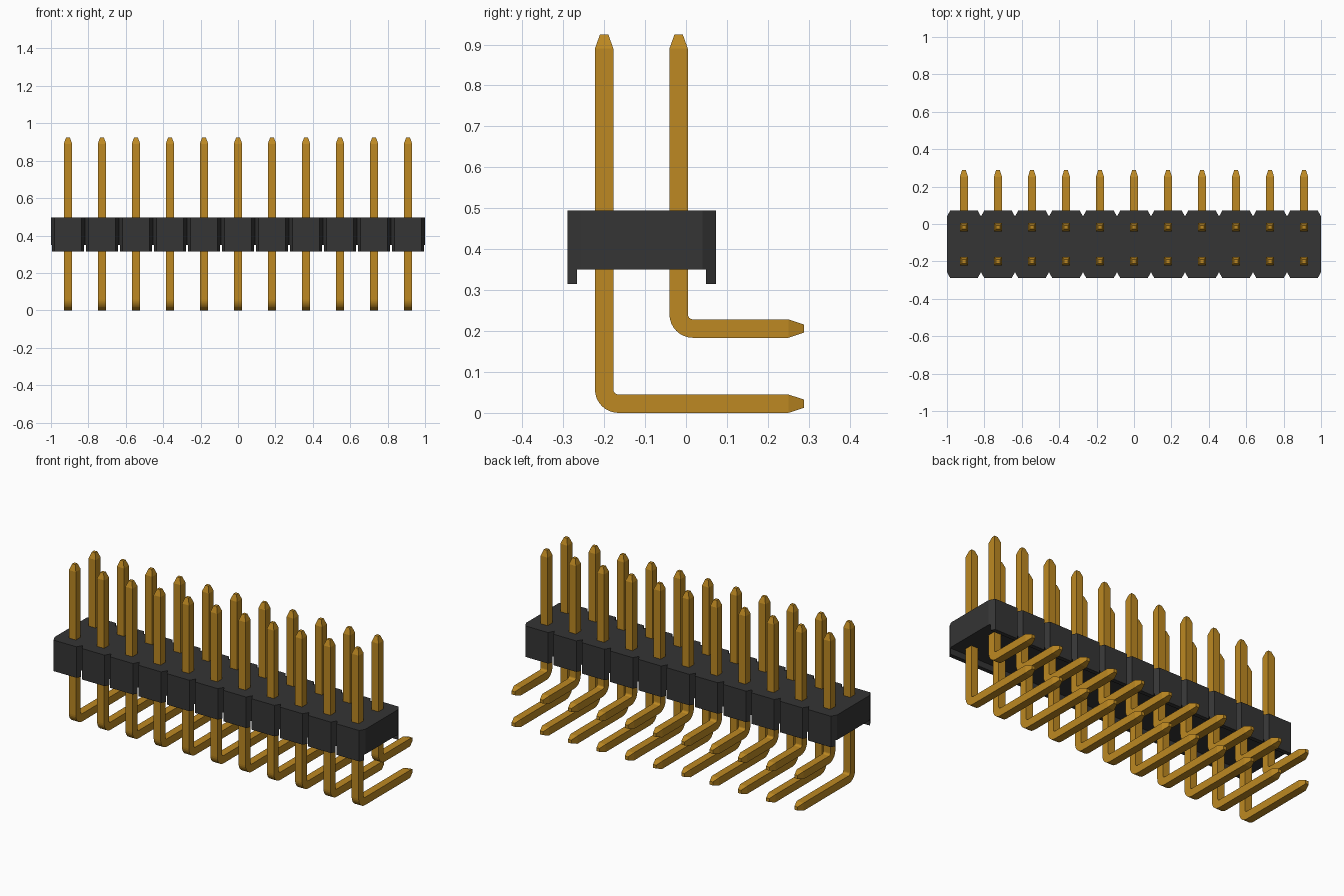
import bpy, bmesh, math
from mathutils import Vector

cube = bpy.data.objects.get("Cube")
if cube:
    bpy.data.objects.remove(cube, do_unlink=True)

COLUMNS, PITCH = 11, 2 / 11
FRONT, BACK = -0.29, 0.073           # body depth limits
TOP, UNDERSIDE, FOOT = 0.495, 0.35, 0.315
NOTCH_X, NOTCH_Y = 0.018, 0.033      # chamfer between segments
HALF = 0.0225                        # half pin thickness


def material(name, color, roughness, metallic=0.0):
    mat = bpy.data.materials.new(name)
    mat.use_nodes = True
    mat.diffuse_color = (*color, 1)
    bsdf = mat.node_tree.nodes["Principled BSDF"]
    bsdf.inputs["Base Color"].default_value = (*color, 1)
    bsdf.inputs["Roughness"].default_value = roughness
    bsdf.inputs["Metallic"].default_value = metallic
    return mat


gold = material("gold", (0.51, 0.25, 0.016), 0.5)
black = material("black plastic", (0.035, 0.035, 0.035), 0.6)


def finish(bm, name, mat):
    bmesh.ops.recalc_face_normals(bm, faces=bm.faces)
    mesh = bpy.data.meshes.new(name)
    bm.to_mesh(mesh)
    bm.free()
    mesh.materials.append(mat)
    obj = bpy.data.objects.new(name, mesh)
    bpy.context.collection.objects.link(obj)
    return obj


def prism(bm, outline, low, high):
    """Extrude an xy outline between two heights."""
    face = bm.faces.new([bm.verts.new((x, y, low)) for x, y in outline])
    up = bmesh.ops.extrude_face_region(bm, geom=[face])["geom"]
    moved = [v for v in up if isinstance(v, bmesh.types.BMVert)]
    bmesh.ops.translate(bm, verts=moved, vec=(0, 0, high - low))


def column_x(i):
    return (i - (COLUMNS - 1) / 2) * PITCH


# Housing: one notched outline along both long sides
def notched_edge(edge, inward):
    points = []
    for i in range(COLUMNS):
        left, right = column_x(i) - PITCH / 2, column_x(i) + PITCH / 2
        points += [(left, edge + inward * NOTCH_Y), (left + NOTCH_X, edge),
                   (right - NOTCH_X, edge)]
    return points + [(1, edge + inward * NOTCH_Y)]


bm = bmesh.new()
prism(bm, notched_edge(FRONT, 1) + notched_edge(BACK, -1)[::-1], UNDERSIDE, TOP)
finish(bm, "housing", black)

# Standoff feet under the front and back of every segment
FOOT_DEPTH = 0.024
inner = PITCH / 2 - NOTCH_X * (1 - FOOT_DEPTH / NOTCH_Y)
outer = PITCH / 2 - NOTCH_X
for name, edge, inward in (("front_feet", FRONT, 1), ("back_feet", BACK, -1)):
    bm = bmesh.new()
    y = edge + inward * FOOT_DEPTH
    for i in range(COLUMNS):
        x = column_x(i)
        prism(bm, [(x - outer, edge), (x + outer, edge),
                   (x + inner, y), (x - inner, y)], FOOT, UNDERSIDE)
    finish(bm, name, black)


# Bent square pins: sweep a square along a right-angle path
def bent_pin_mesh(name, y, tail_z):
    radius, steps = 0.035, 8
    up, back = Vector((0, 0, 1)), Vector((0, 1, 0))
    centre = Vector((0, y + radius, tail_z + radius))
    path = [(Vector((0, y, 0.925)), back, 0.01), (Vector((0, y, 0.89)), back, HALF)]
    for k in range(steps + 1):
        a = k / steps * math.pi / 2
        side = back * math.cos(a) + up * math.sin(a)
        path.append((centre - side * radius, side, HALF))
    path += [(Vector((0, 0.25, tail_z)), up, HALF), (Vector((0, 0.288, tail_z)), up, 0.01)]
    bm = bmesh.new()
    rings = []
    for point, side, half in path:
        across = Vector((half, 0, 0))
        rings.append([bm.verts.new(point + across * sx + side * half * sy)
                      for sx, sy in ((-1, -1), (1, -1), (1, 1), (-1, 1))])
    for a, b in zip(rings, rings[1:]):
        for j in range(4):
            k = (j + 1) % 4
            bm.faces.new((a[j], a[k], b[k], b[j]))
    bm.faces.new(rings[0])
    bm.faces.new(rings[-1])
    return finish(bm, name, gold)


for name, y, tail_z in (("front_pin", -0.2, HALF), ("back_pin", -0.018, 0.206)):
    first = bent_pin_mesh(name, y, tail_z)
    first.location.x = column_x(0)
    for i in range(1, COLUMNS):
        pin = bpy.data.objects.new(name, first.data)
        pin.location.x = column_x(i)
        bpy.context.collection.objects.link(pin)
